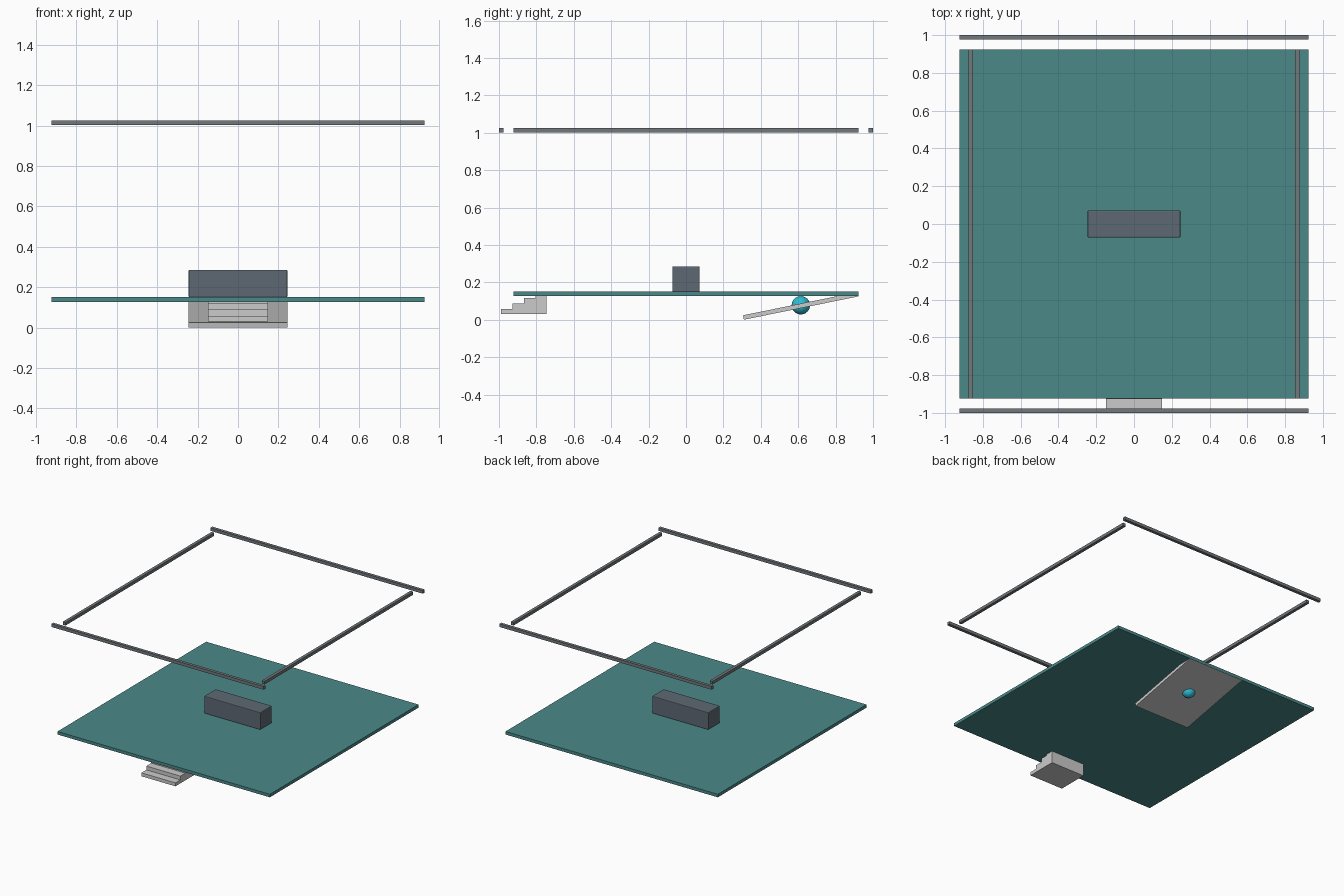
import bpy, bmesh
from math import radians

if "Cube" in bpy.data.objects:
    bpy.data.objects.remove(bpy.data.objects["Cube"])


def material(name, rgb):
    m = bpy.data.materials.new(name)
    m.diffuse_color = (*rgb, 1)
    m.use_nodes = True
    m.node_tree.nodes["Principled BSDF"].inputs["Base Color"].default_value = m.diffuse_color
    return m


def finish(name, bm, mat=None):
    bmesh.ops.recalc_face_normals(bm, faces=bm.faces[:])
    me = bpy.data.meshes.new(name)
    bm.to_mesh(me)
    bm.free()
    ob = bpy.data.objects.new(name, me)
    bpy.context.collection.objects.link(ob)
    if mat:
        me.materials.append(mat)
    return ob


def box(name, center, size, mat=None):
    bm = bmesh.new()
    bmesh.ops.create_cube(bm, size=1)
    bmesh.ops.scale(bm, vec=size, verts=bm.verts[:])
    ob = finish(name, bm, mat)
    ob.location = center
    return ob


teal = material("teal", (0.07, 0.25, 0.25))
slate = material("slate", (0.11, 0.14, 0.17))
steel = material("dark_steel", (0.17, 0.19, 0.2))
cyan = material("cyan", (0.03, 0.5, 0.65))

# Main square platform
box("platform", (0, 0, 0.139), (1.846, 1.846, 0.024), teal)

# Central block with softened edges
block = box("center_block", (0, 0, 0.218), (0.49, 0.145, 0.135), slate)
bev = block.modifiers.new("bevel", 'BEVEL')
bev.width = 0.005
bev.segments = 2

# Overhead rails, one per side
for s, side, end in ((-1, "left", "front"), (1, "right", "back")):
    box(f"rail_{end}", (0, s * 0.988, 1.014), (1.846, 0.024, 0.024), steel)
    box(f"rail_{side}", (s * 0.865, 0, 1.014), (0.024, 1.846, 0.024), steel)

# Front stairs: stepped side profile extruded across x
profile = [(-0.745, 0.031), (-0.988, 0.031)]
for i in range(4):
    y, z = -0.988 + i * 0.061, 0.058 + i * 0.03
    profile += [(y, z), (y + 0.061, z)]
profile = profile[:1] + profile[1:-1] + [(-0.745, 0.148)]
bm = bmesh.new()
face = bm.faces.new([bm.verts.new((-0.148, y, z)) for y, z in profile])
ext = bmesh.ops.extrude_face_region(bm, geom=[face])
bmesh.ops.translate(bm, vec=(0.296, 0, 0),
                    verts=[v for v in ext["geom"] if isinstance(v, bmesh.types.BMVert)])
finish("front_stairs", bm)

# Boarding ramp sloping down under the rear edge
ramp = box("rear_ramp", (0, 0.614, 0.075), (0.49, 0.626, 0.024))
ramp.rotation_euler.x = radians(11.5)

# Glowing ball set in the ramp
bpy.ops.mesh.primitive_uv_sphere_add(segments=32, ring_count=16, radius=0.049,
                                     location=(0, 0.614, 0.078))
ball = bpy.context.object
ball.name = "ramp_ball"
ball.data.materials.append(cyan)
bpy.ops.object.shade_smooth_by_angle()
